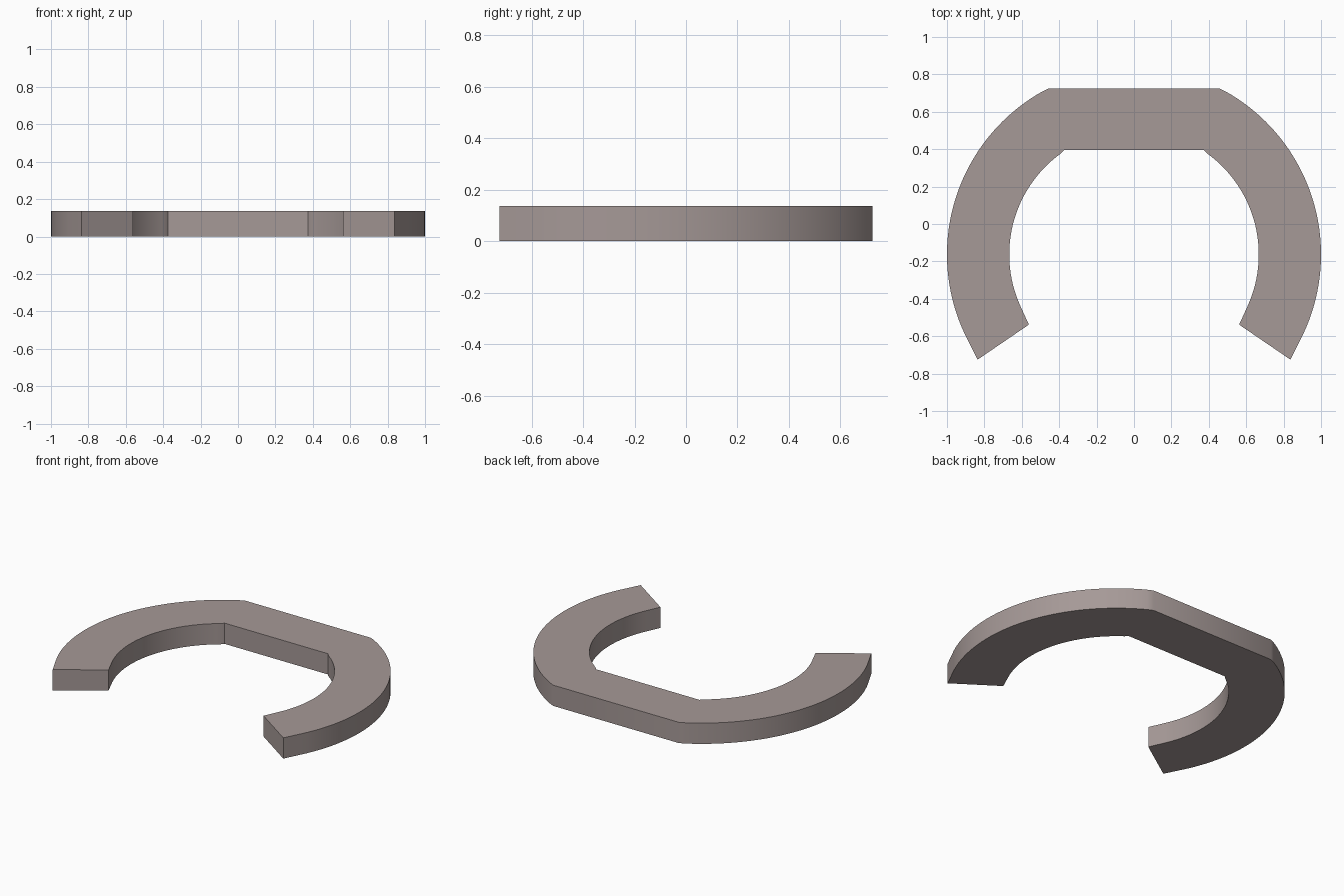
import bpy, bmesh, math

if "Cube" in bpy.data.objects:
    bpy.data.objects.remove(bpy.data.objects["Cube"])

HEIGHT = 0.136
CENTRE_Y = -0.163


def half_outline(radius, top_x, top_y, tip, steps=40):
    """Right half of one edge: flat-top corner, round side, straight tail to the tip."""
    start = math.atan2(top_y - CENTRE_Y, top_x)
    end = math.radians(-25)
    pts = [(top_x, top_y)]
    for i in range(1, steps + 1):
        a = start + (end - start) * i / steps
        pts.append((radius * math.cos(a), CENTRE_Y + radius * math.sin(a)))
    return pts + [tip]


def full_outline(half):
    """Mirror the half: left tip, over the flat top, to right tip."""
    return [(-x, y) for x, y in reversed(half)] + half


outer = full_outline(half_outline(1.0, 0.455, 0.725, (0.836, -0.725)))
inner = full_outline(half_outline(0.667, 0.374, 0.396, (0.562, -0.538)))

# Open ring: quad strip between both outlines, extruded upwards
bm = bmesh.new()
vo = [bm.verts.new((x, y, 0)) for x, y in outer]
vi = [bm.verts.new((x, y, 0)) for x, y in inner]
for i in range(len(vo) - 1):
    bm.faces.new((vo[i], vo[i + 1], vi[i + 1], vi[i]))
ext = bmesh.ops.extrude_face_region(bm, geom=bm.faces[:], use_keep_orig=True)
for v in ext["geom"]:
    if isinstance(v, bmesh.types.BMVert):
        v.co.z = HEIGHT
bmesh.ops.recalc_face_normals(bm, faces=bm.faces[:])
mesh = bpy.data.meshes.new("open_ring")
bm.to_mesh(mesh)
bm.free()

ring = bpy.data.objects.new("open_ring", mesh)
bpy.context.collection.objects.link(ring)

# Single warm grey colour
mat = bpy.data.materials.new("warm grey")
mat.diffuse_color = (0.38, 0.32, 0.31, 1)
mat.use_nodes = True
mat.node_tree.nodes["Principled BSDF"].inputs["Base Color"].default_value = mat.diffuse_color
mesh.materials.append(mat)

# Smooth round walls, sharp rims
bpy.context.view_layer.objects.active = ring
ring.select_set(True)
bpy.ops.object.shade_smooth_by_angle(angle=math.radians(30))
